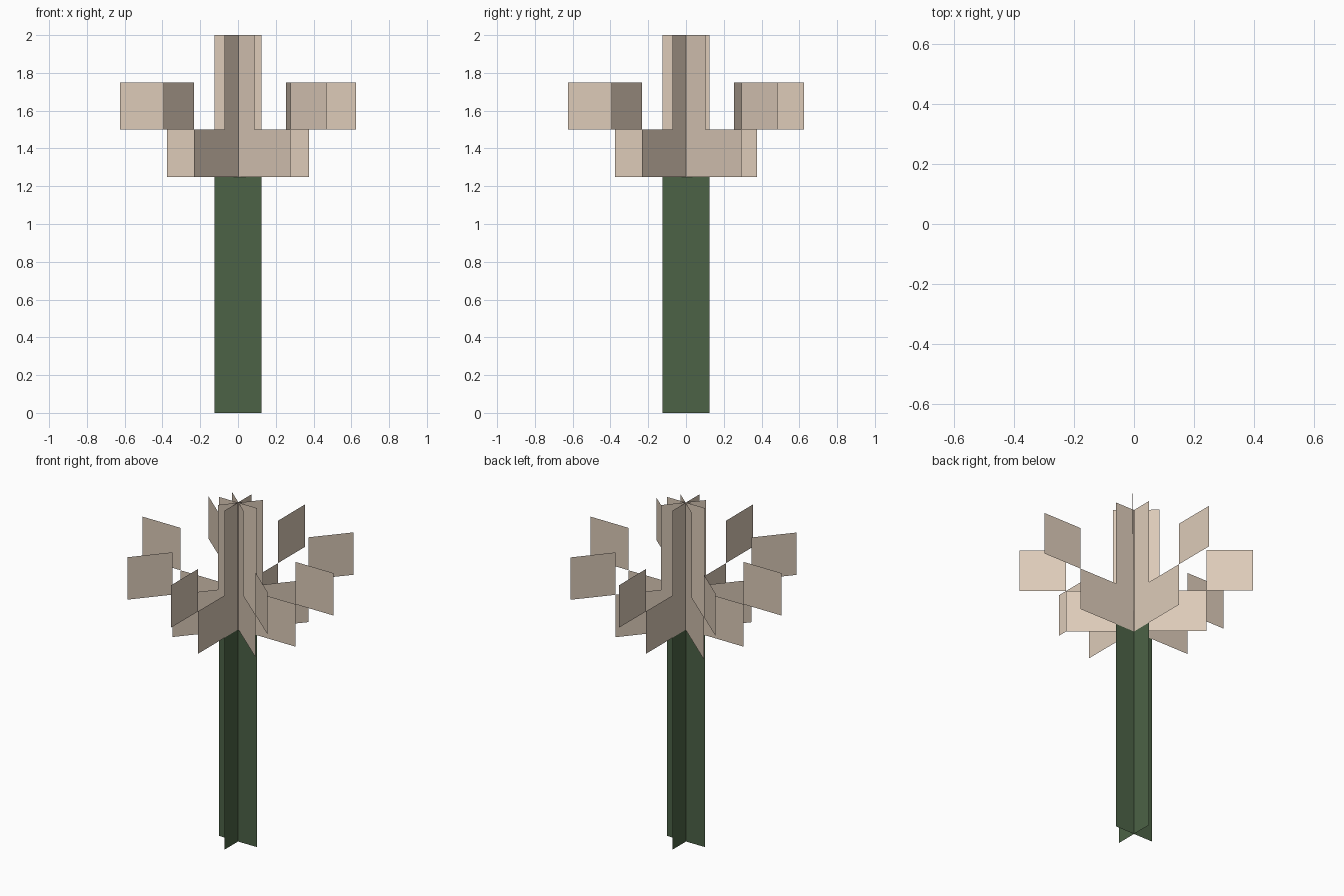
import bpy, bmesh, math
from mathutils import Matrix

if "Cube" in bpy.data.objects:
    bpy.data.objects.remove(bpy.data.objects["Cube"])


def material(name, rgb):
    """Flat colour from 0-255 sRGB values, stored as linear."""
    m = bpy.data.materials.new(name)
    lin = [((c / 255 + 0.055) / 1.055) ** 2.4 for c in rgb]
    m.diffuse_color = (*lin, 1.0)
    m.use_nodes = True
    m.node_tree.nodes["Principled BSDF"].inputs["Base Color"].default_value = m.diffuse_color
    return m


def card(name, rects, angle, mat, centre=(0, 0)):
    """Upright paper-thin card made of rectangles (u0, u1, z0, z1)."""
    bm = bmesh.new()
    for u0, u1, z0, z1 in rects:
        bm.faces.new([bm.verts.new((u, 0, z)) for u, z in
                      ((u0, z0), (u1, z0), (u1, z1), (u0, z1))])
    bmesh.ops.remove_doubles(bm, verts=bm.verts, dist=1e-5)
    turn = Matrix.Rotation(math.radians(angle), 4, 'Z')
    bm.transform(Matrix.Translation((*centre, 0)) @ turn)
    me = bpy.data.meshes.new(name)
    bm.to_mesh(me)
    bm.free()
    me.materials.append(mat)
    ob = bpy.data.objects.new(name, me)
    bpy.context.collection.objects.link(ob)
    return ob


stem_green = material("stem_green", (76, 98, 70))
petal_cream = material("petal_cream", (221, 203, 185))

# Silhouettes: plain stem, and a flower with tall centre, wide base, side tips
stem = [(-0.125, 0.125, 0.0, 1.25)]
flower = [(-0.375, -0.125, 1.25, 1.5), (-0.125, 0.125, 1.25, 1.5),
          (0.125, 0.375, 1.25, 1.5), (-0.125, 0.125, 1.5, 2.0),
          (-0.625, -0.375, 1.5, 1.75), (0.375, 0.625, 1.5, 1.75)]

# Straight cross of stem and flower cards
for label, angle in (("across", 0), ("along", 90)):
    card("stem_" + label, stem, angle, stem_green)
    card("petals_" + label, flower, angle, petal_cream)

# Turned cross of flower cards, slightly off centre
card("petals_diagonal_a", flower, 49.6, petal_cream, (0.010, 0.008))
card("petals_diagonal_b", flower, 139.6, petal_cream, (-0.008, 0.010))
